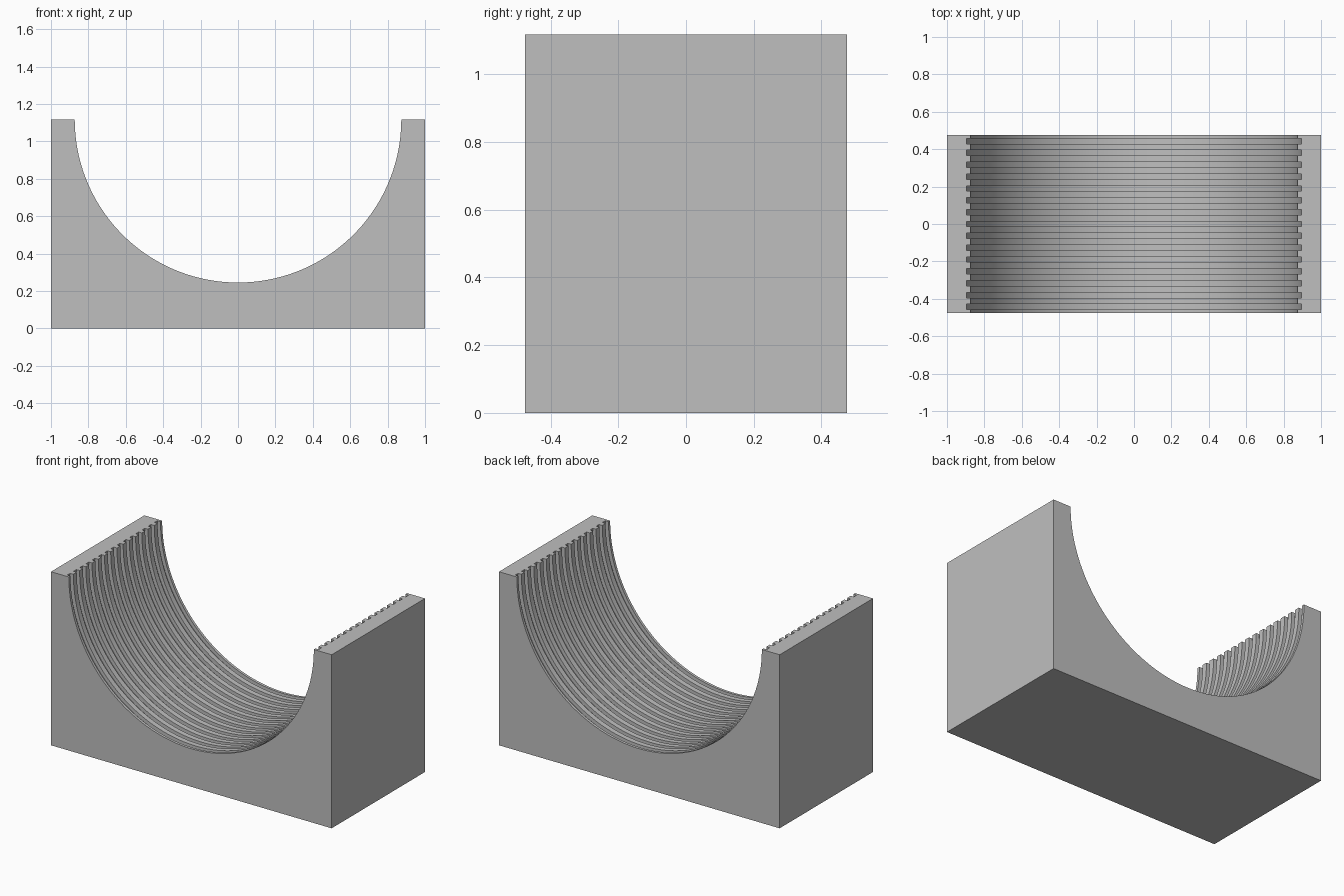
import bpy
import bmesh
import math

cube = bpy.data.objects.get("Cube")
if cube:
    bpy.data.objects.remove(cube, do_unlink=True)

HALF_X, HALF_Y, HEIGHT = 1.0, 0.475, 1.118
BORE, GROOVE = 0.873, 0.896      # radius at the ribs and in the grooves
GROOVES, GROOVE_WIDTH = 15, 0.029
SEGMENTS = 96

grey = bpy.data.materials.new("light_grey")
grey.use_nodes = True
colour = (0.52, 0.52, 0.52, 1)
grey.diffuse_color = colour
grey.node_tree.nodes["Principled BSDF"].inputs["Base Color"].default_value = colour

# Lengthwise profile of the bore: (y, radius) stepping in and out of each groove
pitch = 2 * HALF_Y / GROOVES
profile = [(-HALF_Y, BORE)]
for i in range(GROOVES):
    y = -HALF_Y + (i + 0.5) * pitch
    a, b = y - GROOVE_WIDTH / 2, y + GROOVE_WIDTH / 2
    profile += [(a, BORE), (a, GROOVE), (b, GROOVE), (b, BORE)]
profile.append((HALF_Y, BORE))

bm = bmesh.new()


def half_ring(y, radius):
    """Lower half circle from the -x rim to the +x rim."""
    angles = [math.pi * (1 + i / SEGMENTS) for i in range(SEGMENTS + 1)]
    return [bm.verts.new((radius * math.cos(t), y, HEIGHT + radius * math.sin(t)))
            for t in angles]


# Grooved bore surface
rings = [half_ring(y, r) for y, r in profile]
for near, far in zip(rings, rings[1:]):
    for i in range(SEGMENTS):
        bm.faces.new((near[i], near[i + 1], far[i + 1], far[i]))

# Outer block: corners run +x rim, +x base, -x base, -x rim
corners = [(HALF_X, HEIGHT), (HALF_X, 0), (-HALF_X, 0), (-HALF_X, HEIGHT)]
front = [bm.verts.new((x, -HALF_Y, z)) for x, z in corners]
back = [bm.verts.new((x, HALF_Y, z)) for x, z in corners]
for i in range(3):
    bm.faces.new((front[i], front[i + 1], back[i + 1], back[i]))

# Front and back ends, then the notched rims
bm.faces.new(rings[0] + front)
bm.faces.new(rings[-1] + back)
bm.faces.new([ring[-1] for ring in rings] + [back[0], front[0]])
bm.faces.new([ring[0] for ring in rings] + [back[3], front[3]])

bmesh.ops.recalc_face_normals(bm, faces=bm.faces[:])
mesh = bpy.data.meshes.new("grooved_cradle")
bm.to_mesh(mesh)
bm.free()
mesh.materials.append(grey)

cradle = bpy.data.objects.new("grooved_cradle", mesh)
bpy.context.collection.objects.link(cradle)
bpy.ops.object.select_all(action="DESELECT")
cradle.select_set(True)
bpy.context.view_layer.objects.active = cradle
bpy.ops.object.shade_smooth_by_angle(angle=math.radians(30))
